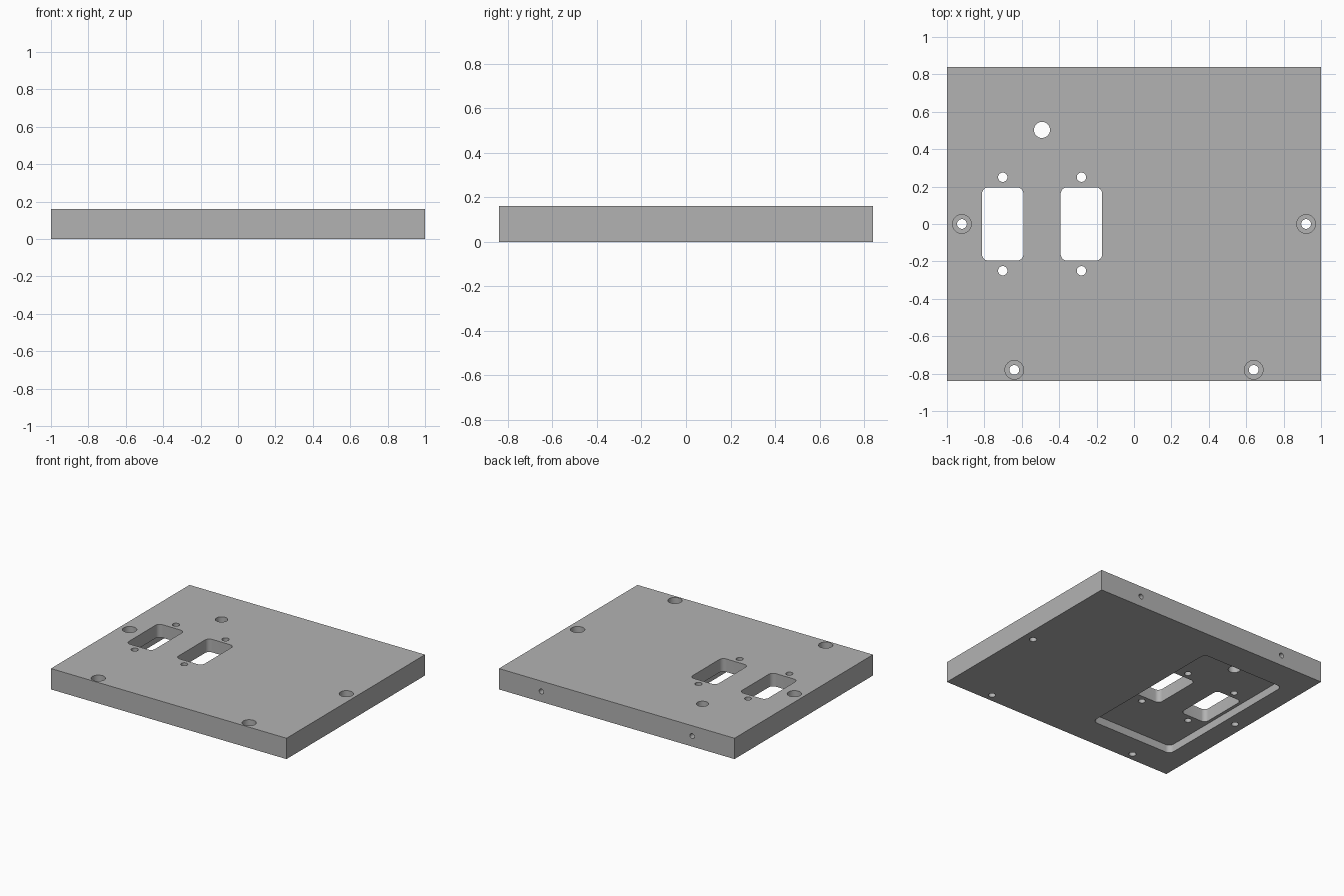
import bpy, bmesh
from math import cos, sin, pi, radians
from mathutils import Matrix

if "Cube" in bpy.data.objects:
    bpy.data.objects.remove(bpy.data.objects["Cube"], do_unlink=True)

T = 0.16            # plate thickness
HX, HY = 1.0, 0.84  # plate half sizes
POCKET = 0.06       # depth of the underside recess

grey = bpy.data.materials.new("plain_grey")
grey.use_nodes = True
colour = (0.45, 0.45, 0.45, 1)
grey.diffuse_color = colour
grey.node_tree.nodes["Principled BSDF"].inputs["Base Color"].default_value = colour


def extrude_outline(bm, points, z0, z1):
    """Closed prism from a flat outline."""
    face = bm.faces.new([bm.verts.new((x, y, z0)) for x, y in points])
    top = bmesh.ops.extrude_face_region(bm, geom=[face])["geom"]
    verts = [v for v in top if isinstance(v, bmesh.types.BMVert)]
    bmesh.ops.translate(bm, verts=verts, vec=(0, 0, z1 - z0))


def rounded_box(bm, cx, cy, hx, hy, r, z0, z1, steps=8):
    points = []
    for q, (sx, sy) in enumerate([(1, 1), (-1, 1), (-1, -1), (1, -1)]):
        for i in range(steps + 1):
            a = (q + i / steps) * pi / 2
            points.append((cx + sx * (hx - r) + r * cos(a),
                           cy + sy * (hy - r) + r * sin(a)))
    extrude_outline(bm, points, z0, z1)


def cylinder(bm, cx, cy, r, z0, z1, n=32):
    extrude_outline(bm, [(cx + r * cos(2 * pi * i / n), cy + r * sin(2 * pi * i / n))
                         for i in range(n)], z0, z1)


def make_object(name, bm):
    bmesh.ops.recalc_face_normals(bm, faces=bm.faces)
    mesh = bpy.data.meshes.new(name)
    bm.to_mesh(mesh)
    bm.free()
    mesh.materials.append(grey)
    obj = bpy.data.objects.new(name, mesh)
    bpy.context.collection.objects.link(obj)
    return obj


# Plate
bm = bmesh.new()
extrude_outline(bm, [(-HX, -HY), (HX, -HY), (HX, HY), (-HX, HY)], 0, T)
plate = make_object("mounting_plate", bm)

screws = [(s * x, y) for x, y in ((0.92, 0), (0.64, -0.78)) for s in (-1, 1)]
cutters = []

# Recess under the openings
bm = bmesh.new()
rounded_box(bm, -0.485, 0, 0.352, 0.607, 0.04, -0.1, POCKET)
cutters.append(make_object("recess_cutter", bm))

# Counterbores for the screw heads
bm = bmesh.new()
for x, y in screws:
    cylinder(bm, x, y, 0.05, 0.07, T + 0.1)
cutters.append(make_object("counterbore_cutter", bm))

# Through openings and holes
bm = bmesh.new()
for x in (-0.702, -0.281):
    rounded_box(bm, x, 0, 0.111, 0.196, 0.035, -0.1, T + 0.1)
    for y in (-0.25, 0.25):
        cylinder(bm, x, y, 0.025, -0.1, T + 0.1)
cylinder(bm, -0.492, 0.503, 0.043, -0.1, T + 0.1)
for x, y in screws:
    cylinder(bm, x, y, 0.026, -0.1, T + 0.1)
cutters.append(make_object("through_cutter", bm))

# Blind holes in the back edge
bm = bmesh.new()
for x in (-0.64, 0.64):
    cylinder(bm, x, 0, 0.019, -0.1, 0.2)
bm.transform(Matrix.Translation((0, HY, T / 2)) @ Matrix.Rotation(radians(90), 4, "X"))
cutters.append(make_object("back_hole_cutter", bm))

# Cut, bake the result and remove the cutters
for cutter in cutters:
    cutter.hide_render = True
    mod = plate.modifiers.new(cutter.name, "BOOLEAN")
    mod.operation, mod.solver, mod.object = "DIFFERENCE", "EXACT", cutter
depsgraph = bpy.context.evaluated_depsgraph_get()
result = bpy.data.meshes.new_from_object(plate.evaluated_get(depsgraph))
plate.modifiers.clear()
plate.data = result
result.materials.clear()
result.materials.append(grey)
for polygon in result.polygons:
    polygon.material_index = 0
for cutter in cutters:
    bpy.data.objects.remove(cutter, do_unlink=True)

# Smooth bores, crisp edges
bpy.ops.object.select_all(action="DESELECT")
plate.select_set(True)
bpy.context.view_layer.objects.active = plate
bpy.ops.object.shade_smooth_by_angle(angle=radians(30))
